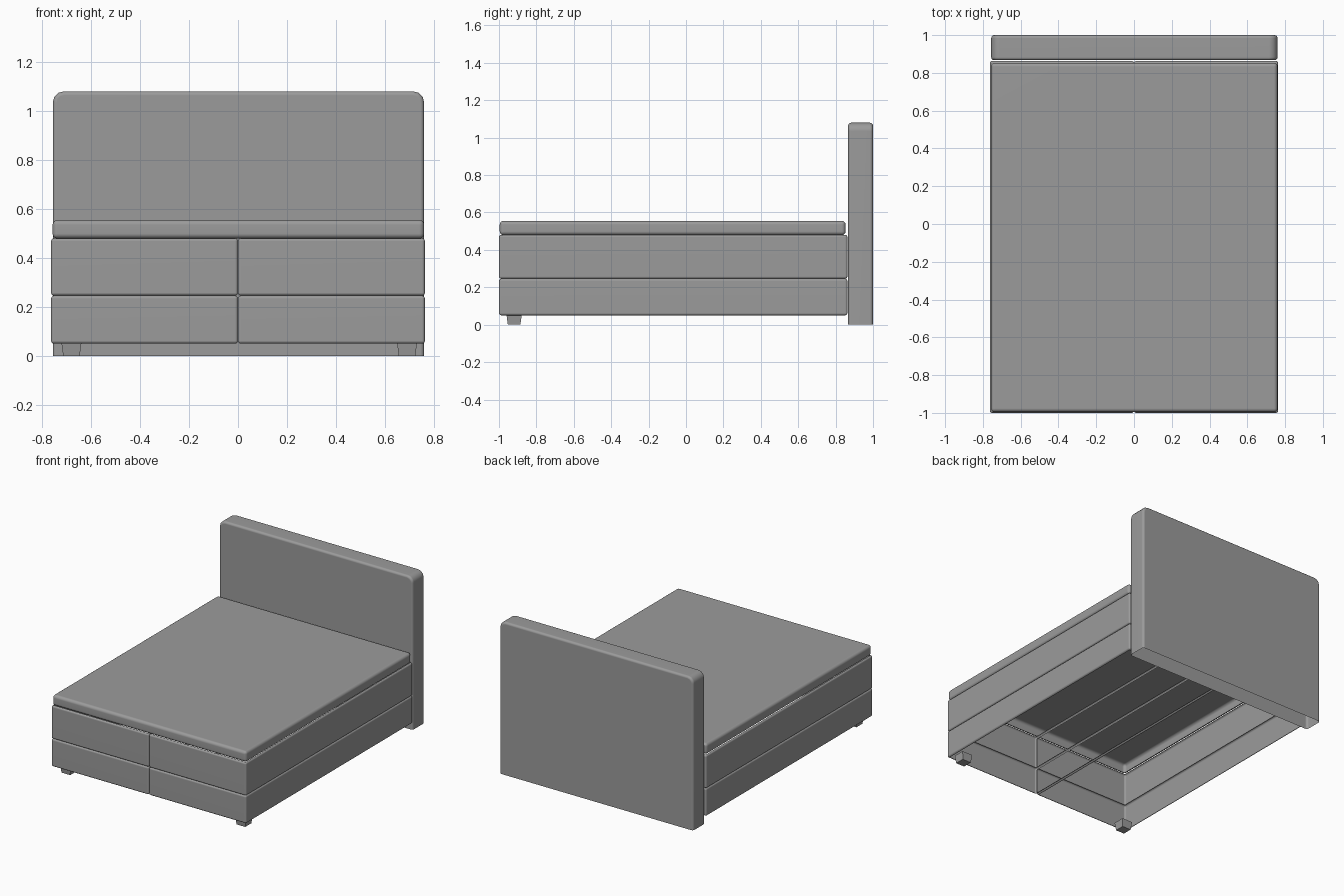
import bpy
import bmesh
import math
from mathutils import Vector

default = bpy.data.objects.get("Cube")
if default:
    bpy.data.objects.remove(default, do_unlink=True)

fabric = bpy.data.materials.new("grey fabric")
fabric.use_nodes = True
GREY = (0.33, 0.33, 0.33, 1)
fabric.diffuse_color = GREY
fabric.node_tree.nodes["Principled BSDF"].inputs["Base Color"].default_value = GREY

DOWN, UP = Vector((0, 0, -1)), Vector((0, 0, 1))
LEFT, RIGHT = Vector((1, 0, 0)), Vector((-1, 0, 0))


def block(low, high):
    """Plain box between two corners."""
    bm = bmesh.new()
    bmesh.ops.create_cube(bm, size=1)
    for v in bm.verts:
        v.co = Vector(h if c > 0 else l for c, l, h in zip(v.co, low, high))
    bm.normal_update()
    return bm


def round_edges(bm, edges, radius, segments):
    bmesh.ops.bevel(bm, geom=edges, offset=radius, segments=segments,
                    profile=0.5, affect='EDGES')
    bm.normal_update()


def open_sides(bm, directions):
    """Remove the flat faces that point along the given directions."""
    gone = [f for f in bm.faces if any(f.normal.dot(d) > 0.9999 for d in directions)]
    bmesh.ops.delete(bm, geom=gone, context='FACES')


def finish(bm, name, smooth=True):
    mesh = bpy.data.meshes.new(name)
    bm.to_mesh(mesh)
    bm.free()
    mesh.materials.append(fabric)
    obj = bpy.data.objects.new(name, mesh)
    bpy.context.collection.objects.link(obj)
    if smooth:
        mesh.shade_smooth()
        mesh.set_sharp_from_angle(angle=math.radians(50))
        obj.modifiers.new("even shading", 'WEIGHTED_NORMAL').keep_sharp = True
    return obj


# Base and mattress halves: padded walls, open above, below and along the middle
for layer, bottom, top in (("base", 0.05, 0.246), ("mattress", 0.246, 0.48)):
    for side, x0, x1, inner in (("right", -0.763, 0, LEFT), ("left", 0, 0.763, RIGHT)):
        bm = block((x0, -1, bottom), (x1, 0.863, top))
        round_edges(bm, bm.edges[:], 0.012, 3)
        open_sides(bm, (UP, DOWN, inner))
        finish(bm, f"{side}_{layer}")

# Topper, open underneath
bm = block((-0.757, -0.996, 0.479), (0.76, 0.853, 0.555))
round_edges(bm, bm.edges[:], 0.02, 4)
open_sides(bm, (DOWN,))
finish(bm, "topper")

# Headboard with rounded upper corners, open underneath
bm = block((-0.756, 0.867, 0), (0.76, 1, 1.08))
corners = [e for e in bm.edges
           if all(v.co.z > 1 for v in e.verts)
           and abs(e.verts[0].co.y - e.verts[1].co.y) > 0.1]
round_edges(bm, corners, 0.045, 3)
open_sides(bm, (DOWN,))
rim = [e for e in bm.edges
       if abs(e.verts[0].co.y - e.verts[1].co.y) < 0.001
       and any(v.co.z > 0.01 for v in e.verts)]
round_edges(bm, rim, 0.016, 3)
finish(bm, "headboard")

# Tapered front feet
for side, x in (("right", -0.68), ("left", 0.69)):
    bm = block((x - 0.041, -0.96, 0), (x + 0.041, -0.878, 0.056))
    for v in bm.verts:
        if v.co.z < 0.01:
            v.co.x = x + (v.co.x - x) * 0.82
            v.co.y = -0.919 + (v.co.y + 0.919) * 0.82
    finish(bm, f"{side}_front_foot", smooth=False)
